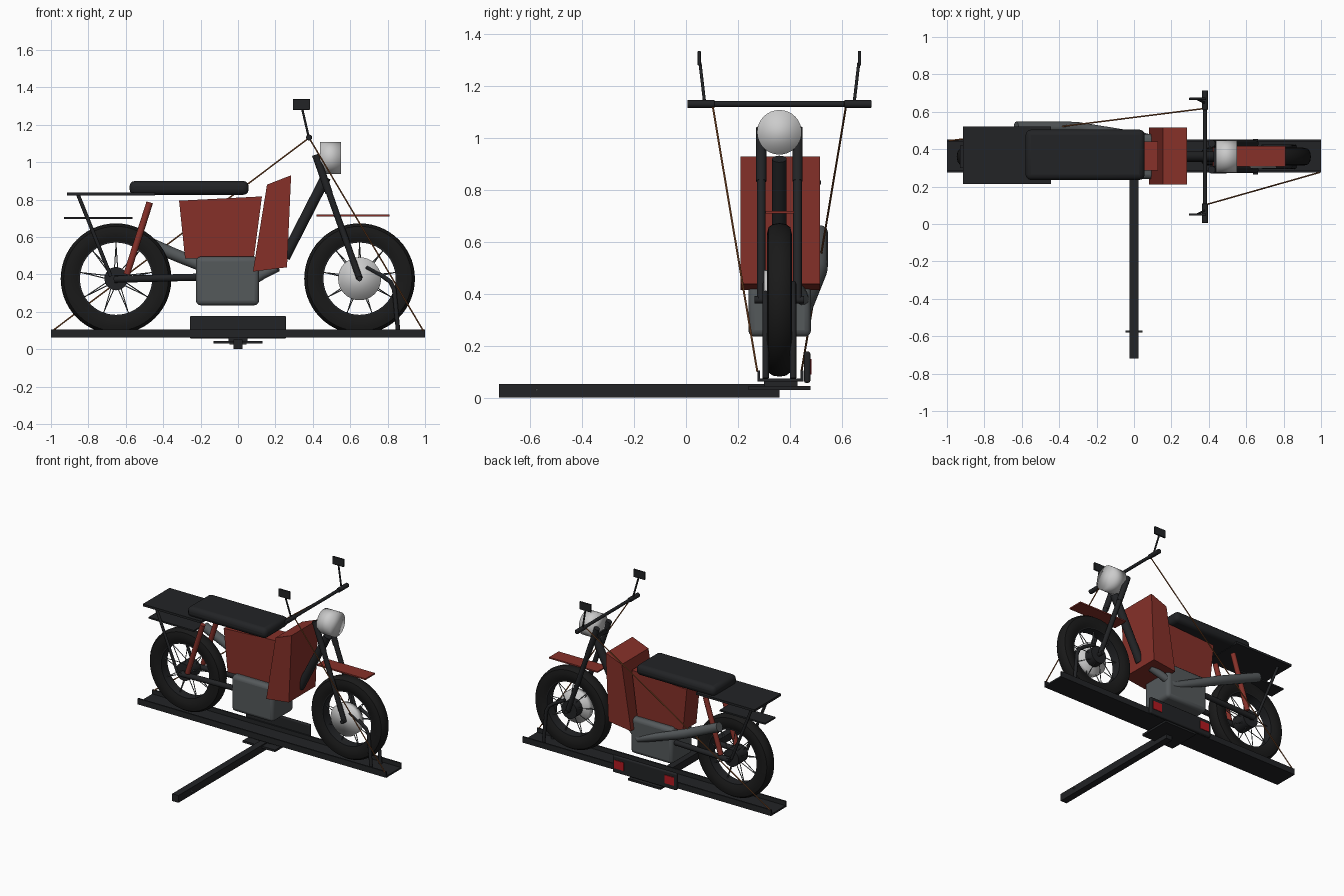
import bpy, bmesh
from math import pi, sin, cos
from mathutils import Vector, Matrix

if "Cube" in bpy.data.objects:
    bpy.data.objects.remove(bpy.data.objects["Cube"])

Y0 = 0.36  # centre plane of the bike


def material(name, r, g, b):
    m = bpy.data.materials.new(name)
    m.diffuse_color = (r, g, b, 1)
    m.use_nodes = True
    m.node_tree.nodes["Principled BSDF"].inputs["Base Color"].default_value = m.diffuse_color
    return m


BLACK = material("black", 0.016, 0.017, 0.019)
RUBBER = material("rubber", 0.01, 0.01, 0.01)
RED = material("red", 0.24, 0.03, 0.022)
LAMP = material("lamp_red", 0.45, 0.01, 0.015)
METAL = material("dark_metal", 0.09, 0.1, 0.105)
STRAP = material("strap", 0.3, 0.1, 0.03)


def finish(name, bm, mat, bevel=0, segments=3):
    bmesh.ops.recalc_face_normals(bm, faces=bm.faces)
    me = bpy.data.meshes.new(name)
    bm.to_mesh(me)
    bm.free()
    ob = bpy.data.objects.new(name, me)
    bpy.context.collection.objects.link(ob)
    if mat:
        me.materials.append(mat)
    if bevel:
        mod = ob.modifiers.new("bevel", "BEVEL")
        mod.width, mod.segments = bevel, segments
    return ob


def box(name, x, y, z, mat, bevel=0):
    bm = bmesh.new()
    size = [b - a for a, b in (x, y, z)]
    mid = [(a + b) / 2 for a, b in (x, y, z)]
    bmesh.ops.create_cube(bm, size=1, matrix=Matrix.Translation(mid) @ Matrix.Diagonal((*size, 1)))
    return finish(name, bm, mat, bevel)


def prism(name, profile, y, mat):
    """Side profile (x, z) pulled across y."""
    bm = bmesh.new()
    f = bm.faces.new([bm.verts.new((px, y[0], pz)) for px, pz in profile])
    r = bmesh.ops.extrude_face_region(bm, geom=[f])
    bmesh.ops.translate(bm, vec=(0, y[1] - y[0], 0), verts=[v for v in r["geom"] if isinstance(v, bmesh.types.BMVert)])
    return finish(name, bm, mat)


def add_rod(bm, a, b, r1, r2=None, seg=20):
    a, b = Vector(a), Vector(b)
    d = b - a
    m = Matrix.Translation((a + b) / 2) @ d.to_track_quat("Z", "Y").to_matrix().to_4x4()
    bmesh.ops.create_cone(bm, cap_ends=True, segments=seg, radius1=r1, radius2=r2 or r1, depth=d.length, matrix=m)


def rod(name, a, b, r, mat, seg=20, bevel=0):
    bm = bmesh.new()
    add_rod(bm, a, b, r, seg=seg)
    return finish(name, bm, mat, bevel)


def pipe(name, pts, radius, mat):
    """Bent tube; each point is (x, y, z, radius factor)."""
    cu = bpy.data.curves.new(name, "CURVE")
    cu.dimensions = "3D"
    cu.bevel_depth, cu.bevel_resolution, cu.use_fill_caps = radius, 4, True
    sp = cu.splines.new("POLY")
    sp.points.add(len(pts) - 1)
    for p, q in zip(sp.points, pts):
        p.co = (*q[:3], 1)
        p.radius = q[3]
    cu.materials.append(mat)
    ob = bpy.data.objects.new(name, cu)
    bpy.context.collection.objects.link(ob)


def ring(name, x, z, profile, mat):
    """Lathe a closed (radius, y offset) profile about the wheel axle."""
    bm = bmesh.new()
    vs = [bm.verts.new((x + r, Y0 + o, z)) for r, o in profile]
    es = [bm.edges.new((vs[i], vs[i - 1])) for i in range(len(vs))]
    bmesh.ops.spin(bm, geom=vs + es, cent=(x, Y0, z), axis=(0, 1, 0), angle=2 * pi, steps=56)
    bmesh.ops.remove_doubles(bm, verts=bm.verts, dist=1e-5)
    return finish(name, bm, mat)


# Carrier: channel rail, base plate, hitch bar, pin and lamp panel
U = [(0.275, 0.062), (0.452, 0.062), (0.452, 0.105), (0.442, 0.105),
     (0.442, 0.074), (0.285, 0.074), (0.285, 0.105), (0.275, 0.105)]
bm = bmesh.new()
f = bm.faces.new([bm.verts.new((-1, y, z)) for y, z in U])
r = bmesh.ops.extrude_face_region(bm, geom=[f])
bmesh.ops.translate(bm, vec=(2, 0, 0), verts=[v for v in r["geom"] if isinstance(v, bmesh.types.BMVert)])
finish("wheel_rail", bm, BLACK)
box("base_plate", (-0.13, 0.13), (0.24, 0.48), (0.03, 0.045), BLACK)
box("rail_mount", (-0.05, 0.05), (0.3, 0.43), (0.04, 0.064), BLACK)
box("hitch_bar", (-0.025, 0.025), (-0.72, 0.36), (0, 0.053), BLACK)
rod("hitch_pin", (-0.045, -0.575, 0.03), (0.045, -0.575, 0.03), 0.005, METAL, 12)
box("lamp_panel", (-0.257, 0.257), (0.455, 0.479), (0.057, 0.178), BLACK, 0.008)
for s in (-1, 1):
    box("tail_lamp", sorted((s * 0.165, s * 0.24)), (0.475, 0.483), (0.09, 0.15), LAMP)

# Wheels
tire = [(0.198, -0.034), (0.225, -0.046), (0.255, -0.048), (0.28, -0.042), (0.292, -0.025), (0.296, 0)]
tire += [(r, -o) for r, o in tire[-2::-1]]
for name, x in (("rear", -0.652), ("front", 0.65)):
    z = 0.377
    ring(name + "_tire", x, z, tire, RUBBER)
    ring(name + "_rim", x, z, [(0.193, -0.035), (0.205, -0.035), (0.205, 0.035), (0.193, 0.035)], BLACK)
    rod(name + "_hub", (x, Y0 - 0.055, z), (x, Y0 + 0.055, z), 0.062, BLACK, 32)
    rod(name + "_axle", (x, Y0 - 0.095, z), (x, Y0 + 0.095, z), 0.014, BLACK)
    bm = bmesh.new()
    for i in range(18):
        a, s = 2 * pi * i / 18, (-1) ** i
        b = a + s * 0.18
        add_rod(bm, (x + 0.05 * cos(a), Y0 + s * 0.03, z + 0.05 * sin(a)),
                (x + 0.2 * cos(b), Y0, z + 0.2 * sin(b)), 0.0028, seg=6)
    finish(name + "_spokes", bm, METAL)
drum = rod("front_brake_drum", (0.65, Y0 - 0.06, 0.377), (0.65, Y0 - 0.01, 0.377), 0.115, None, 32)

# Engine and exhaust
box("engine", (-0.225, 0.113), (0.24, 0.482), (0.235, 0.495), METAL, 0.025)
pipe("exhaust", [(0.21, 0.42, 0.44, 0.8), (0.13, 0.44, 0.40, 0.8), (0.05, 0.462, 0.345, 0.8),
                 (-0.30, 0.512, 0.49, 1), (-0.36, 0.515, 0.515, 1), (-0.63, 0.515, 0.635, 1)], 0.033, METAL)

# Bodywork, seat, rack and fenders
prism("body", [(-0.315, 0.794), (-0.283, 0.484), (0.085, 0.49), (0.128, 0.817)], (0.285, 0.44), RED)
prism("front_shroud", [(0.155, 0.88), (0.08, 0.415), (0.262, 0.438), (0.284, 0.93)], (0.21, 0.517), RED)
box("seat", (-0.58, 0.057), (0.235, 0.505), (0.825, 0.9), BLACK, 0.03)
box("rack", (-0.915, -0.445), (0.213, 0.52), (0.822, 0.838), BLACK)
box("rear_fender", (-0.93, -0.565), (0.3, 0.42), (0.695, 0.706), BLACK)
box("front_fender", (0.42, 0.81), (0.307, 0.417), (0.71, 0.72), RED)

# Frame parts, mirrored either side of the centre plane
rod("down_tube", (0.47, Y0, 0.92), (0.25, Y0, 0.49), 0.028, BLACK, 24)
for s in (-1, 1):
    y = lambda d: Y0 + s * d
    rod("swing_arm", (-0.66, y(0.08), 0.374), (-0.1, y(0.08), 0.388), 0.019, BLACK)
    rod("rear_shock", (-0.472, y(0.09), 0.785), (-0.595, y(0.09), 0.4), 0.018, RED)
    rod("rack_strut", (-0.855, y(0.09), 0.825), (-0.68, y(0.09), 0.39), 0.01, BLACK, 12)
    rod("fork_leg", (0.415, y(0.07), 1.04), (0.65, y(0.07), 0.377), 0.017, BLACK)
    rod("fork_sleeve", (0.415, y(0.07), 1.04), (0.487, y(0.07), 0.835), 0.02, BLACK)
    pipe("wheel_stop", [(0.685, y(0.053), 0.44, 1), (0.775, y(0.053), 0.39, 1), (0.815, y(0.053), 0.36, 1),
                        (0.835, y(0.053), 0.32, 1), (0.858, y(0.053), 0.075, 1)], 0.012, BLACK)
    # Handlebar ends
    rod("grip", (0.38, y(0.25), 1.132), (0.38, y(0.355), 1.132), 0.016, BLACK, 20, 0.004)
    rod("mirror_stem", (0.378, y(0.288), 1.135), (0.342, y(0.306), 1.29), 0.006, BLACK, 10)
    box("mirror", (0.293, 0.385), (y(0.309) - 0.006, y(0.309) + 0.006), (1.28, 1.337), BLACK, 0.003)
    # Tie-down strap: near side forward, far side rearward
    rod("strap", (0.38, y(0.258), 1.13), (-s * 0.99, y(0.085), 0.1), 0.004, STRAP, 8)

# Handlebar, fork clamp and headlight
rod("handlebar", (0.38, 0.02, 1.132), (0.38, 0.70, 1.132), 0.011, BLACK)
box("fork_clamp", (0.425, 0.46), (0.29, 0.43), (0.955, 0.985), BLACK)
lamp = rod("headlight", (0.438, Y0, 1.023), (0.55, Y0, 1.023), 0.086, None, 32)

# Shading: sharp edges kept, the two light domes fully smooth
bpy.ops.object.select_all(action="DESELECT")
for ob in bpy.context.scene.objects:
    if ob.type == "MESH" and ob not in (drum, lamp):
        ob.select_set(True)
        bpy.context.view_layer.objects.active = ob
bpy.ops.object.shade_smooth_by_angle(angle=0.7)
for ob in (drum, lamp):
    for p in ob.data.polygons:
        p.use_smooth = True
